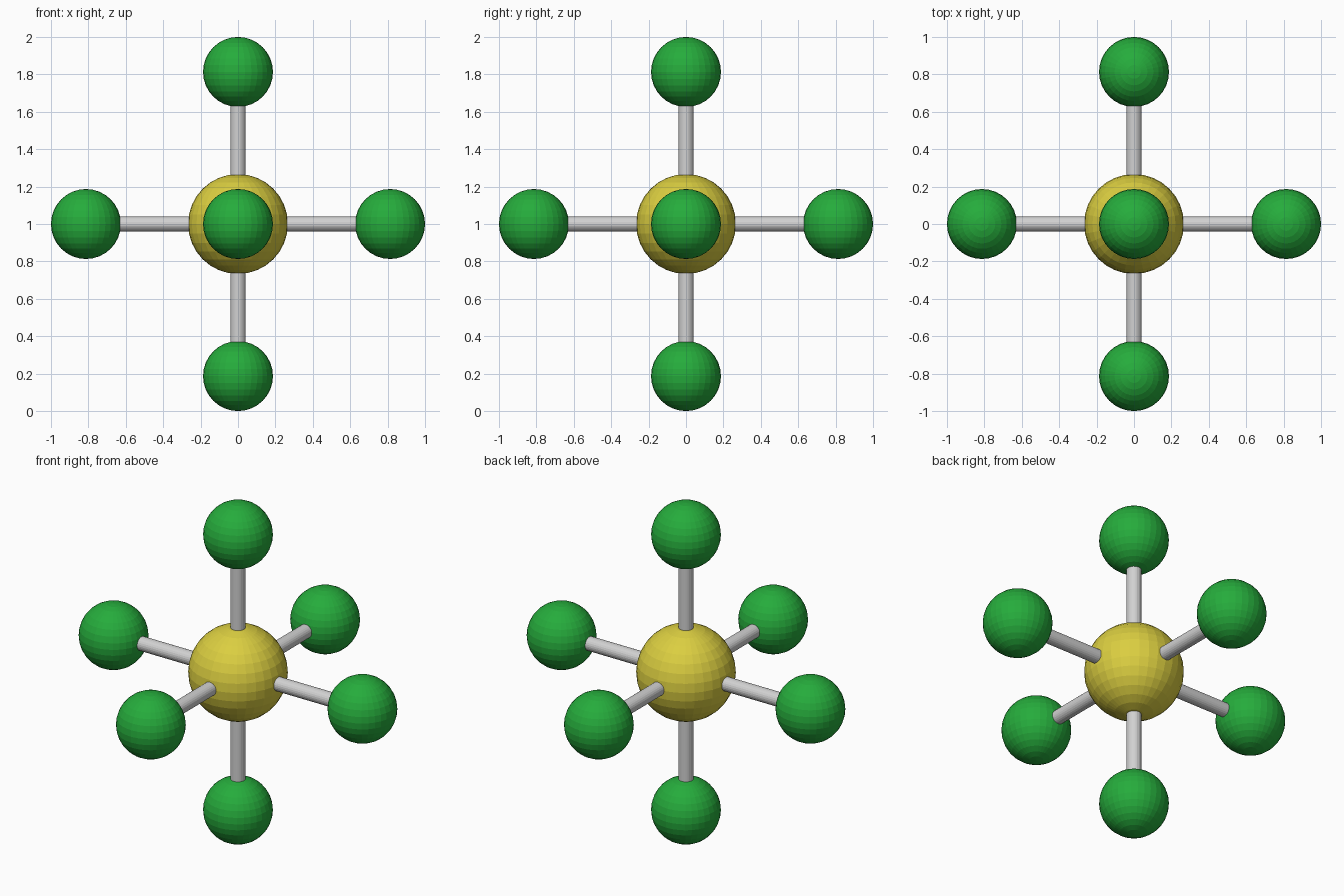
import bpy
from mathutils import Vector

if "Cube" in bpy.data.objects:
    bpy.data.objects.remove(bpy.data.objects["Cube"])

CENTRE = Vector((0, 0, 1))
REACH = 0.813        # centre to outer ball
CORE_R, BALL_R, ROD_R = 0.267, 0.187, 0.04


def material(name, rgb):
    m = bpy.data.materials.new(name)
    m.diffuse_color = (*rgb, 1)
    m.use_nodes = True
    m.node_tree.nodes["Principled BSDF"].inputs["Base Color"].default_value = m.diffuse_color
    return m


yellow = material("yellow", (0.71, 0.62, 0.052))
green = material("green", (0.019, 0.413, 0.045))
grey = material("light_grey", (0.64, 0.64, 0.64))


def ball(name, loc, radius, mat):
    bpy.ops.mesh.primitive_uv_sphere_add(segments=32, ring_count=16, radius=radius, location=loc)
    ob = bpy.context.object
    ob.name = name
    ob.data.materials.append(mat)
    return ob


def rod(name, start, end):
    axis = end - start
    bpy.ops.mesh.primitive_cylinder_add(vertices=24, radius=ROD_R, depth=axis.length,
                                        location=(start + end) / 2,
                                        rotation=axis.to_track_quat('Z', 'Y').to_euler())
    ob = bpy.context.object
    ob.name = name
    ob.data.materials.append(grey)


# Central ball
ball("central_ball", CENTRE, CORE_R, yellow)

# Six outer balls with connecting rods
directions = {"right": (1, 0, 0), "left": (-1, 0, 0), "back": (0, 1, 0),
              "front": (0, -1, 0), "top": (0, 0, 1), "bottom": (0, 0, -1)}
for side, d in directions.items():
    d = Vector(d)
    ball(side + "_ball", CENTRE + d * REACH, BALL_R, green)
    rod(side + "_rod", CENTRE + d * (CORE_R - 0.03), CENTRE + d * (REACH - BALL_R + 0.03))
